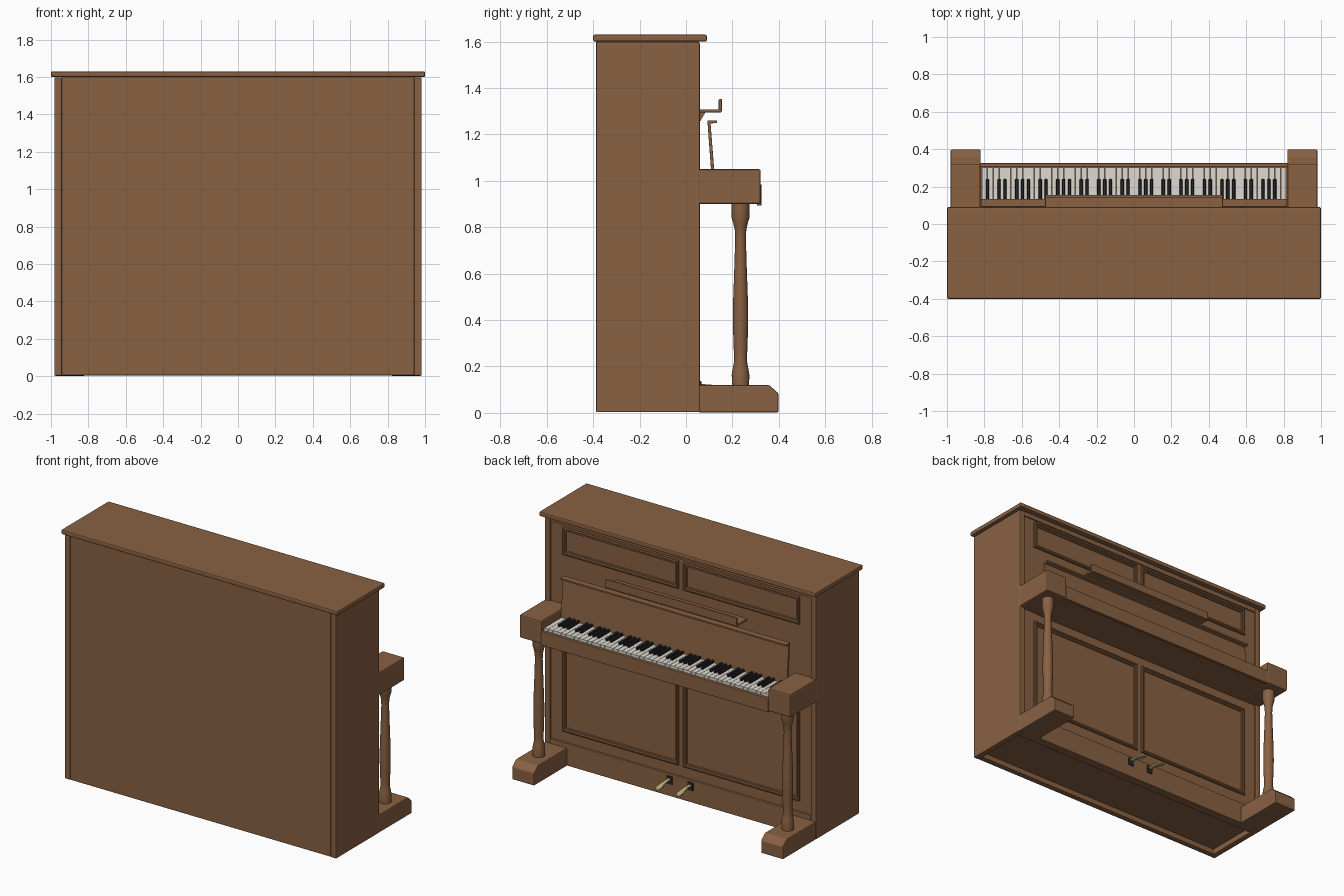
import bpy, bmesh, math
from mathutils import Vector

if "Cube" in bpy.data.objects:
    bpy.data.objects.remove(bpy.data.objects["Cube"])


def mat(name, rgb):
    m = bpy.data.materials.new(name)
    m.diffuse_color = (*rgb, 1)
    m.use_nodes = True
    m.node_tree.nodes["Principled BSDF"].inputs["Base Color"].default_value = m.diffuse_color
    return m


WOOD = mat("wood", (0.25, 0.12, 0.055))
IVORY = mat("ivory", (0.72, 0.70, 0.64))
EBONY = mat("ebony", (0.02, 0.02, 0.022))
BRASS = mat("brass", (0.55, 0.42, 0.2))


def finish(name, bm, material, bevel=0.0, segs=2, smooth=False):
    bmesh.ops.recalc_face_normals(bm, faces=bm.faces)
    me = bpy.data.meshes.new(name)
    bm.to_mesh(me)
    bm.free()
    me.materials.append(material)
    ob = bpy.data.objects.new(name, me)
    bpy.context.collection.objects.link(ob)
    if bevel:
        b = ob.modifiers.new("bevel", 'BEVEL')
        b.width, b.segments, b.limit_method = bevel, segs, 'ANGLE'
    if smooth:
        bpy.ops.object.select_all(action='DESELECT')
        ob.select_set(True)
        bpy.context.view_layer.objects.active = ob
        bpy.ops.object.shade_smooth_by_angle(angle=math.radians(35))
    return ob


def add_box(bm, x0, x1, y0, y1, z0, z1):
    vs = bmesh.ops.create_cube(bm, size=1)["verts"]
    for v in vs:
        v.co = Vector((x0 + (v.co.x + .5) * (x1 - x0),
                       y0 + (v.co.y + .5) * (y1 - y0),
                       z0 + (v.co.z + .5) * (z1 - z0)))


def box(name, x, y, z, material=WOOD, bevel=0.004):
    bm = bmesh.new()
    add_box(bm, *x, *y, *z)
    return finish(name, bm, material, bevel)


def extrude_x(name, profile, x0, x1, material=WOOD, bevel=0.004):
    """Closed (y, z) profile swept along x."""
    bm = bmesh.new()
    a = [bm.verts.new((x0, y, z)) for y, z in profile]
    b = [bm.verts.new((x1, y, z)) for y, z in profile]
    bm.faces.new(a)
    bm.faces.new(b)
    for i in range(len(a)):
        j = (i + 1) % len(a)
        bm.faces.new((a[i], a[j], b[j], b[i]))
    return finish(name, bm, material, bevel)


def moulding(name, x0, x1, z0, z1):
    """Rectangular picture-frame moulding on the front panel."""
    section = [(0, 0.043), (0, 0.056), (0.005, 0.061), (0.012, 0.061),
               (0.016, 0.054), (0.024, 0.054), (0.028, 0.043)]
    bm = bmesh.new()
    rings = [[bm.verts.new(c) for c in ((x0 + d, y, z0 + d), (x1 - d, y, z0 + d),
                                        (x1 - d, y, z1 - d), (x0 + d, y, z1 - d))]
             for d, y in section]
    for k in range(len(rings)):
        p, q = rings[k], rings[(k + 1) % len(rings)]
        for i in range(4):
            j = (i + 1) % 4
            bm.faces.new((p[i], p[j], q[j], q[i]))
    return finish(name, bm, WOOD)


def lathe(name, x, y, profile, n=32):
    bm = bmesh.new()
    rings = [[bm.verts.new((x + r * math.cos(2 * math.pi * i / n),
                            y + r * math.sin(2 * math.pi * i / n), z))
              for i in range(n)] for r, z in profile]
    for p, q in zip(rings, rings[1:]):
        for i in range(n):
            j = (i + 1) % n
            bm.faces.new((p[i], p[j], q[j], q[i]))
    bm.faces.new(rings[0])
    bm.faces.new(rings[-1])
    return finish(name, bm, WOOD, smooth=True)


# case
box("lid", (-1, 1), (-0.4, 0.09), (1.6, 1.63), bevel=0.007)
box("lid_support", (-0.945, 0.945), (-0.38, 0.055), (1.57, 1.602), bevel=0)
box("back_panel", (-0.942, 0.942), (-0.388, -0.35), (0.005, 1.6))
box("front_panel", (-0.942, 0.942), (0.0, 0.047), (0.14, 1.59), bevel=0)
box("plinth", (-0.942, 0.942), (0.0, 0.06), (0.005, 0.15))
box("bottom_board", (-0.942, 0.942), (-0.36, 0.01), (0.04, 0.07), bevel=0)

# panel mouldings
for side, s in (("left", -1), ("right", 1)):
    xa, xb = sorted((s * 0.018, s * 0.858))
    moulding(f"upper_moulding_{side}", xa, xb, 1.375, 1.555)
    moulding(f"lower_moulding_{side}", xa, xb, 0.22, 0.84)

# side boards, arms, legs, feet
leg = [(0.037, 0.115), (0.038, 0.165), (0.034, 0.19), (0.029, 0.215),
       (0.028, 0.24), (0.031, 0.32), (0.033, 0.40), (0.032, 0.48),
       (0.027, 0.62), (0.023, 0.75), (0.025, 0.79), (0.032, 0.82),
       (0.038, 0.84), (0.038, 0.905)]
foot = [(0.055, 0.002), (0.398, 0.002), (0.398, 0.085), (0.358, 0.12), (0.055, 0.12)]
for side, s in (("left", -1), ("right", 1)):
    span = sorted((s * 0.82, s * 0.98))
    box(f"side_board_{side}", sorted((s * 0.942, s * 0.982)), (-0.388, 0.06),
        (0.003, 1.597), bevel=0.006)
    box(f"arm_{side}", span, (0.045, 0.322), (0.9, 1.05), bevel=0.008)
    lathe(f"leg_{side}", s * 0.9, 0.235, leg)
    extrude_x(f"foot_{side}", foot, *span, bevel=0.006)

# keyboard
box("key_bed", (-0.825, 0.825), (0.04, 0.312), (0.9, 0.965), bevel=0)
box("key_slip", (-0.822, 0.822), (0.305, 0.325), (0.893, 0.985), bevel=0.003)
N, W = 52, 1.63 / 52
white, black = bmesh.new(), bmesh.new()
for i in range(N):
    x = -0.815 + i * W
    add_box(white, x + 0.001, x + W - 0.001, 0.1, 0.303, 0.96, 1.0)
    # letters run A B C D E F G; sharps follow A C D F G
    if i < N - 1 and i % 7 in (0, 2, 3, 5, 6):
        c = x + W
        add_box(black, c - 0.0085, c + 0.0085, 0.1, 0.24, 0.99, 1.016)
finish("white_keys", white, IVORY)
finish("black_keys", black, EBONY, 0.003, 1)

# fallboard: thin leaning sheet with a folded lip
extrude_x("fallboard", [(0.112, 0.99), (0.126, 0.99), (0.106, 1.247), (0.134, 1.25),
                        (0.134, 1.261), (0.092, 1.261)], -0.818, 0.818, bevel=0.002)

# music shelf with lip and brackets
box("music_shelf", (-0.475, 0.475), (0.045, 0.152), (1.295, 1.308), bevel=0.002)
box("music_shelf_lip", (-0.475, 0.475), (0.141, 0.155), (1.3, 1.352), bevel=0.004)
for side, s in (("left", -1), ("right", 1)):
    extrude_x(f"shelf_bracket_{side}", [(0.045, 1.25), (0.06, 1.255), (0.085, 1.297), (0.045, 1.297)],
              *sorted((s * 0.38, s * 0.40)), bevel=0)

# pedals
for side, s in (("left", -1), ("right", 1)):
    x = s * 0.075
    box(f"pedal_plate_{side}", (x - 0.02, x + 0.02), (0.055, 0.066), (0.085, 0.137), EBONY, 0.002)
    bm = bmesh.new()
    path = [(0.06, 0.118, 0.010), (0.10, 0.117, 0.010), (0.14, 0.110, 0.015),
            (0.175, 0.103, 0.019), (0.195, 0.100, 0.012)]
    rings = [[bm.verts.new(c) for c in ((x - w, y, z - 0.007), (x + w, y, z - 0.007),
                                        (x + w, y, z + 0.006), (x - w, y, z + 0.006))]
             for y, z, w in path]
    for p, q in zip(rings, rings[1:]):
        for i in range(4):
            j = (i + 1) % 4
            bm.faces.new((p[i], p[j], q[j], q[i]))
    bm.faces.new(rings[0])
    bm.faces.new(rings[-1])
    finish(f"pedal_{side}", bm, BRASS, 0.003, 2, True)
